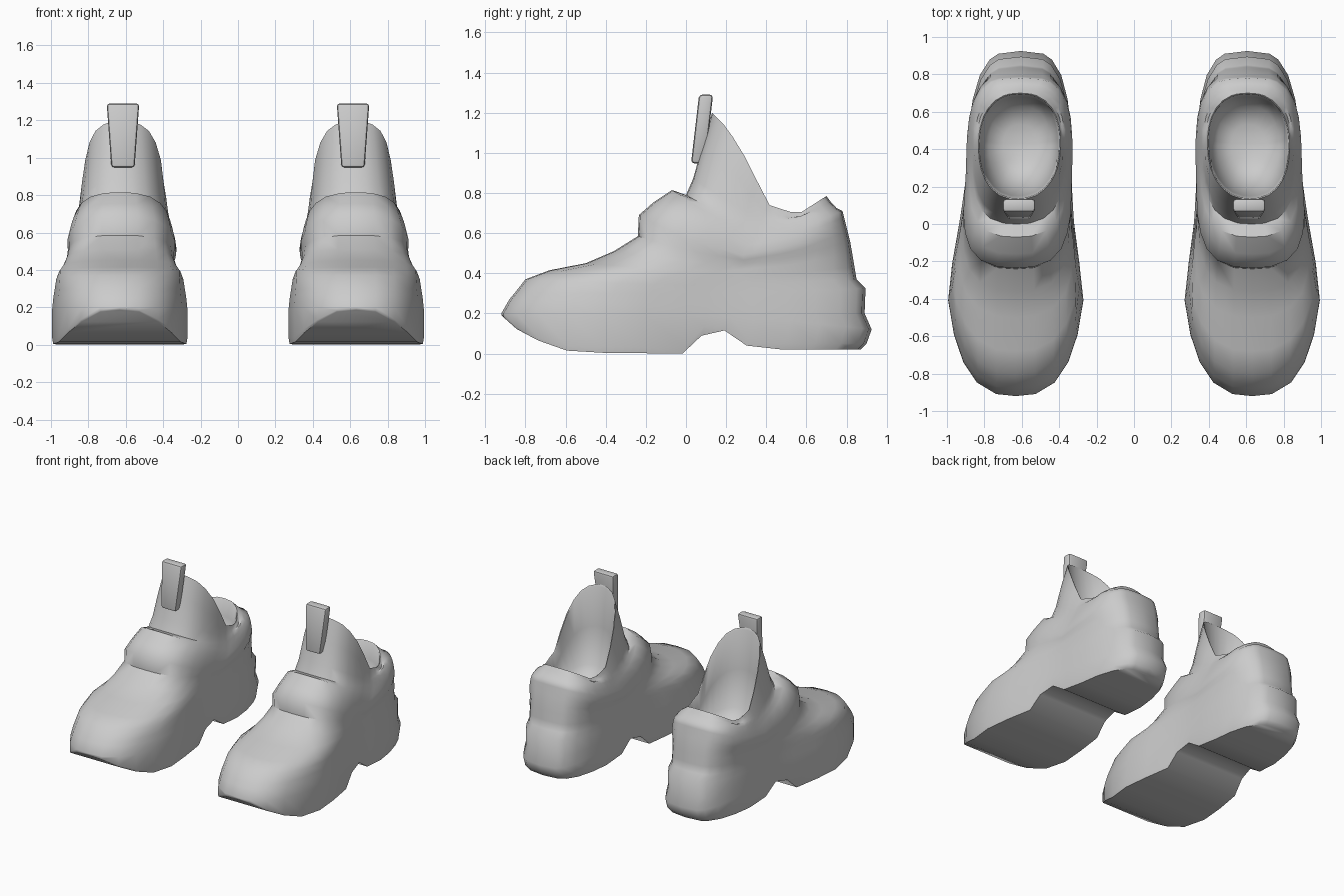
import bpy, bmesh, math
from mathutils import Vector

if "Cube" in bpy.data.objects:
    bpy.data.objects.remove(bpy.data.objects["Cube"])

grey = bpy.data.materials.new("plain grey")
grey.diffuse_color = (0.6, 0.6, 0.6, 1)
grey.use_nodes = True
grey.node_tree.nodes["Principled BSDF"].inputs["Base Color"].default_value = grey.diffuse_color


def lerp(knots, v):
    """Piecewise linear lookup in (position, value) pairs."""
    if v <= knots[0][0]:
        return knots[0][1]
    for (a, fa), (b, fb) in zip(knots, knots[1:]):
        if v <= b:
            return fa + (fb - fa) * (v - a) / (b - a)
    return knots[-1][1]


# plan half width, centre line and underside height along the shoe
HALF = [(-0.4, .377), (-0.05, .313), (0.2, .285)]
CENTRE = [(-0.1, .632), (0.3, .614), (0.9, .605)]
SOLE = [(-0.92, .19), (-0.83, .11), (-0.75, .07), (-0.6, .015), (-0.4, .003), (0, 0),
        (0.1, .115), (0.215, .115), (0.325, .02)]
# heel profile (height, y) and width factor by height of the side wall
HEEL = [(.05, .90), (.12, .925), (.2, .89), (.33, .895), (.37, .85),
        (.55, .82), (.71, .78), (.73, .74), (.785, .70)]
WIDTH = [(.2, 1), (.34, .97), (.44, .96), (.48, 1.0), (.53, .98), (.62, .90),
         (.70, .82), (.74, .77)]
# stations from toe to heel, placed so that the arch corners are kept
T = [0, .006, .04, .1, .18, .28, .39, .503, .556, .62, .682, .78, .86, .93, .975, .992, 1]

# wall rings: front y, front height, side height, heel height
RINGS = [
    (-.92, .20, .19, .12), (-.88, .27, .25, .20), (-.855, .30, .30, .325),
    (-.80, .37, .34, .37), (-.68, .415, .38, .43), (-.50, .45, .41, .50),
    (-.36, .51, .44, .56), (-.24, .585, .465, .61), (-.235, .69, .49, .65),
    (-.16, .755, .54, .68), (-.07, .815, .59, .71), (0, .79, .635, .725),
    (.035, .87, .67, .755), (.08, 1.03, .705, .775), (.13, 1.20, .74, .785),
]


def ring_points(yf, yb, scale, height, toe=2.7, heel=3.4):
    """Closed ring: back along the inner side, forward along the outer side."""
    def point(t, side):
        y = yf + (yb - yf) * t
        n = toe if t < .5 else heel
        frac = max(0, 1 - abs(2 * t - 1) ** n) ** (1 / n)
        x = lerp(CENTRE, y) + side * scale * frac * lerp(HALF, y)
        return Vector((x, y, height(y, t)))
    return [point(t, -1) for t in T] + [point(t, 1) for t in T[-2:0:-1]]


def wall_ring(yf, zf, zm, zb):
    # the strap drops quickly at the sides, the collar more evenly
    collar = lerp([(.8, 0), (1.0, 1)], zf)
    a, b = .68 + .17 * collar, .38 + .23 * collar
    knots = [(0, zf), (.12, zm + (zf - zm) * a), (.25, zm + (zf - zm) * b),
             (.5, zm), (.75, zm + (zb - zm) * .3 - .06 * collar), (1, zb)]
    shaft = lerp([(.6, 0), (.74, 1)], zm)
    return ring_points(yf, lerp(HEEL, zb), lerp(WIDTH, zm), lambda y, t: lerp(knots, t),
                       2.7 - .5 * shaft, 3.4 - shaft)


def shoe_rings():
    # sole edge, wall, then the lining dropping to the insole
    rings = [ring_points(-.915, .87, .985, lambda y, t: lerp(SOLE, y)),
             ring_points(-.92, .90, 1, lambda y, t: lerp(SOLE, y) + .03 * min(1, .1 + t * 4))]
    rings += [wall_ring(*spec) for spec in RINGS]
    rim, axis, floor = rings[-1], Vector((.61, .42, 0)), .50
    for inset, rise in ((.975, .98), (.93, .55), (.75, .15), (.4, 0)):
        rings.append([Vector((axis.x + (p.x - axis.x) * inset,
                              axis.y + (p.y - axis.y) * inset,
                              floor + (p.z - floor) * rise)) for p in rim])
    return rings


def finish(bm, name, angle):
    bmesh.ops.recalc_face_normals(bm, faces=bm.faces)
    me = bpy.data.meshes.new(name)
    bm.to_mesh(me)
    bm.free()
    me.materials.append(grey)
    ob = bpy.data.objects.new(name, me)
    bpy.context.collection.objects.link(ob)
    bpy.ops.object.select_all(action='DESELECT')
    ob.select_set(True)
    bpy.context.view_layer.objects.active = ob
    bpy.ops.object.shade_smooth_by_angle(angle=math.radians(angle))


def cap(bm, ring):
    """Close a ring with strips running across the shoe."""
    n = len(ring)
    for i in range(n // 2):
        quad = [ring[i], ring[i + 1], ring[-i - 1], ring[-i % n]]
        bm.faces.new(list(dict.fromkeys(quad)))


def build_shoe(name, mirror):
    bm = bmesh.new()
    loops = [[bm.verts.new((p.x * mirror, p.y, p.z)) for p in ring]
             for ring in shoe_rings()]
    n = len(loops[0])
    for a, b in zip(loops, loops[1:]):
        for i in range(n):
            j = (i + 1) % n
            bm.faces.new((a[i], a[j], b[j], b[i]))
    cap(bm, loops[0])     # sole with arch
    cap(bm, loops[-1])    # insole
    finish(bm, name, 50)


def build_tab(name, mirror):
    # leaning tapered pull tab in front of the collar
    bm = bmesh.new()
    bmesh.ops.create_cube(bm, size=1)
    for v in bm.verts:
        top = v.co.z > 0
        back = v.co.y > 0
        half = .087 if top else .062
        y = (.065 if top else .025) + (.07 if back else 0)
        z = 1.29 if top else .948
        v.co = Vector((mirror * .615 + math.copysign(half, v.co.x), y, z))
    bmesh.ops.bevel(bm, geom=bm.edges[:], offset=.016, segments=2, profile=.5,
                    affect='EDGES')
    finish(bm, name, 35)


for side, mirror in (("right", 1), ("left", -1)):
    build_shoe(side + "_shoe", mirror)
    build_tab(side + "_pull_tab", mirror)
